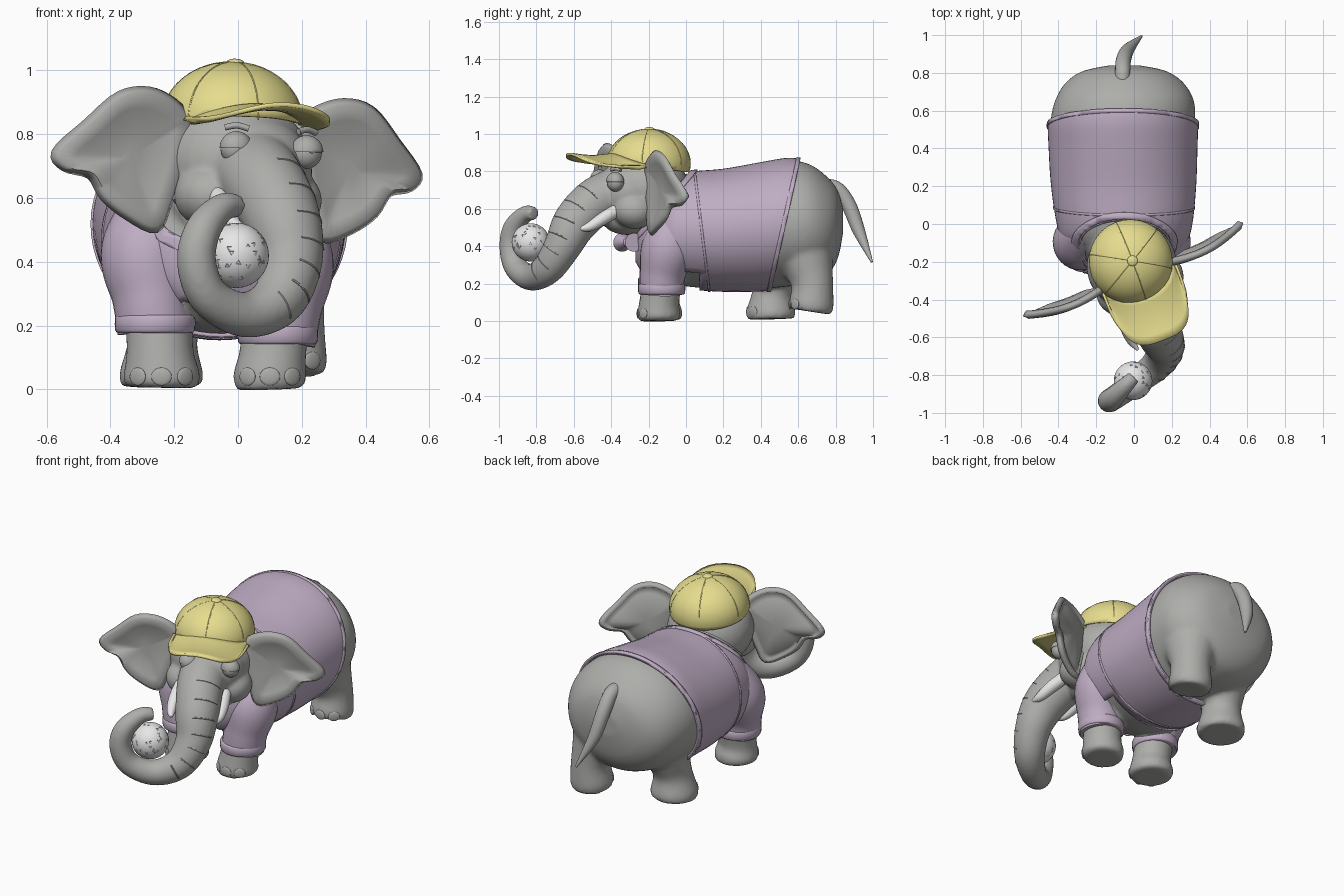
import bpy, bmesh, math, random
from mathutils import Vector, Matrix

random.seed(4)
old = bpy.data.objects.get("Cube")
if old:
    bpy.data.objects.remove(old, do_unlink=True)


def material(name, r, g, b):
    m = bpy.data.materials.new(name)
    m.use_nodes = True
    m.diffuse_color = (r, g, b, 1)
    m.node_tree.nodes["Principled BSDF"].inputs["Base Color"].default_value = (r, g, b, 1)
    return m


GREY = material("skin grey", .42, .42, .405)
PURPLE = material("shirt purple", .52, .42, .55)
YELLOW = material("cap yellow", .79, .72, .27)
IVORY = material("ivory", .8, .8, .8)

# Head frame: x is lateral, -y is forward, turned and slightly tilted
HEAD = Matrix.Translation((-.02, -.2, .7)) @ Matrix.Rotation(.37, 4, 'Z') @ Matrix.Rotation(.055, 4, 'Y')


def H(lat, fwd, z):
    return HEAD @ Vector((lat, -fwd, z - .7))


def HP(lat, fwd, z, r):
    return (*H(lat, fwd, z), r)


def finish(bm, name, mat, thick=0, voxel=0, angle=50):
    bmesh.ops.recalc_face_normals(bm, faces=bm.faces)
    me = bpy.data.meshes.new(name)
    bm.to_mesh(me)
    bm.free()
    me.materials.append(mat)
    ob = bpy.data.objects.new(name, me)
    bpy.context.collection.objects.link(ob)
    if thick:
        mod = ob.modifiers.new("thickness", 'SOLIDIFY')
        mod.thickness, mod.offset = thick, -1
    if voxel:
        mod = ob.modifiers.new("merge", 'REMESH')
        mod.mode, mod.voxel_size, mod.use_smooth_shade = 'VOXEL', voxel, True
        mod = ob.modifiers.new("soften", 'SMOOTH')
        mod.factor, mod.iterations = .5, 6
    bpy.ops.object.select_all(action='DESELECT')
    ob.select_set(True)
    bpy.context.view_layer.objects.active = ob
    bpy.ops.object.shade_smooth_by_angle(angle=math.radians(angle))
    return ob


def smooth_path(pts, n):
    """Catmull-Rom samples through tuples of any length."""
    p = [Vector(q) for q in pts]
    p = [p[0]] + p + [p[-1]]
    out = []
    for i in range(1, len(p) - 2):
        a, b, c, d = p[i - 1:i + 3]
        for k in range(n):
            t = k / n
            out.append(.5 * (2 * b + (c - a) * t + (2 * a - 5 * b + 4 * c - d) * t * t
                             + (3 * b - a - 3 * c + d) * t ** 3))
    return out + [p[-1]]


def skin_rings(bm, rings):
    vs = [[bm.verts.new(co) for co in ring] for ring in rings]
    n = len(vs[0])
    for a, b in zip(vs, vs[1:]):
        for i in range(n):
            bm.faces.new((a[i], a[(i + 1) % n], b[(i + 1) % n], b[i]))
    bm.faces.new(vs[0][::-1])
    bm.faces.new(vs[-1])


def tube(bm, pts, n=6, segs=20):
    path = smooth_path(pts, n)
    rings, u = [], None
    for i, q in enumerate(path):
        t = (path[min(i + 1, len(path) - 1)].xyz - path[max(i - 1, 0)].xyz).normalized()
        if u is None:
            u = t.orthogonal()
        u = (u - t * u.dot(t)).normalized()
        v = t.cross(u)
        rings.append([q.xyz + q.w * (u * math.cos(a) + v * math.sin(a))
                      for a in (math.tau * k / segs for k in range(segs))])
    skin_rings(bm, rings)


def tube_part(name, pts, mat, n=6, segs=20):
    bm = bmesh.new()
    tube(bm, pts, n, segs)
    return finish(bm, name, mat)


def ball(bm, co, radii, rot=HEAD):
    m = Matrix.Translation(co) @ rot.to_3x3().to_4x4() @ Matrix.Diagonal((*radii, 1))
    bmesh.ops.create_uvsphere(bm, u_segments=32, v_segments=20, radius=1, matrix=m)


def ball_part(name, co, radii, mat, rot=HEAD):
    bm = bmesh.new()
    ball(bm, co, radii, rot)
    return finish(bm, name, mat)


def cut(bm, co, no, **side):
    bmesh.ops.bisect_plane(bm, geom=bm.verts[:] + bm.edges[:] + bm.faces[:], plane_co=co, plane_no=no, **side)


# Torso sections: y, centre x, half width, top z, bottom z
TORSO = [(-.27, -.05, .08, .52, .33), (-.22, -.05, .2, .61, .26), (-.1, -.05, .31, .73, .21),
         (0, -.05, .345, .78, .185), (.2, -.055, .37, .8, .17), (.4, -.058, .38, .835, .172),
         (.55, -.058, .383, .858, .185), (.66, -.05, .365, .838, .2), (.75, -.05, .31, .775, .24),
         (.81, -.05, .22, .7, .33), (.84, -.05, .08, .6, .47)]


def torso(bm, grow=0):
    rings = []
    for y, cx, w, top, low in smooth_path(TORSO, 5):
        h, cz = (top - low) / 2, (top + low) / 2
        rings.append([Vector((cx + (w + grow) * math.cos(a), y, cz + (h + grow) * math.sin(a)))
                      for a in (math.tau * k / 64 for k in range(64))])
    skin_rings(bm, rings)


def shirt_piece(name, grow, front, back):
    """Torso shell kept between two (point, normal) planes, open under the chest."""
    bm = bmesh.new()
    torso(bm, grow)
    cut(bm, *front, clear_inner=True)
    cut(bm, *back, clear_outer=True)
    under = [f for f in bm.faces if f.calc_center_median().y < .08 and f.calc_center_median().z < .27]
    bmesh.ops.delete(bm, geom=under, context='FACES')
    return finish(bm, name, PURPLE, thick=.012)


def plane(y, z, no, shift=0):
    no = Vector(no).normalized()
    return Vector((0, y, z)) + no * shift, no


# Body with four legs merged
LEGS = {"left_front": [(.1, -.145, 0, .105), (.1, -.145, .04, .115), (.11, -.14, .12, .105), (.13, -.1, .35, .11)],
        "right_front": [(-.24, -.14, .005, .11), (-.24, -.14, .04, .122), (-.245, -.14, .13, .105),
                        (-.25, -.1, .35, .11)],
        "left_hind": [(.16, .665, .05, .11), (.16, .67, .09, .12), (.16, .675, .2, .112), (.13, .64, .34, .15),
                      (.1, .6, .5, .17)],
        "right_hind": [(-.24, .455, .01, .125), (-.24, .455, .05, .132), (-.235, .465, .16, .108),
                       (-.22, .5, .3, .13), (-.2, .52, .45, .15)]}
bm = bmesh.new()
torso(bm)
for pts in LEGS.values():
    tube(bm, pts, 6, 28)
tube(bm, [(-.05, .1, .54, .2), (-.04, -.05, .58, .21), (-.02, -.2, .65, .2)], 6, 28)
finish(bm, "body_and_legs", GREY, voxel=.014)

# Toenails
for name, pts in LEGS.items():
    x, y, z, r = pts[1]
    for i, a in enumerate((-.7, 0, .7)):
        ball_part(f"{name}_toenail_{i + 1}", (x + r * .95 * math.sin(a), y - r * .95 * math.cos(a), z),
                  (.032, .008, .028), GREY, Matrix.Rotation(a, 4, 'Z'))

tube_part("tail", [(-.06, .7, .72, .04), (-.06, .8, .71, .04), (-.055, .87, .62, .04), (-.03, .925, .48, .033),
                   (.04, .994, .315, .006)], GREY)

# Shirt with collar, seam and hem bands
NECK, HEM, SEAM = (0, .76, -.65), (0, .976, -.215), (0, .99, .12)
shirt_piece("shirt", .014, plane(.02, .8, NECK), plane(.61, .86, HEM))
shirt_piece("shirt_collar", .022, plane(.02, .8, NECK), plane(.02, .8, NECK, .025))
shirt_piece("shirt_hem", .02, plane(.61, .86, HEM, -.022), plane(.61, .86, HEM))
shirt_piece("shirt_seam", .018, plane(.04, .8, SEAM), plane(.04, .8, SEAM, .012))

# Sleeves and cuffs
for side, x, top, z, spread in (("left", .125, .14, .15, .05), ("right", -.26, -.235, .185, -.04)):
    tube_part(f"{side}_sleeve", [(x, -.13, z, .118), (x + spread * .3, -.125, z + .1, .122),
                                 (x + spread * .6, -.09, z + .25, .145), (top, -.02, z + .43, .1)], PURPLE, 8, 32)
    tube_part(f"{side}_cuff", [(x, -.13, z - .008, .116), (x, -.13, z, .125), (x, -.13, z + .04, .126),
                               (x, -.13, z + .048, .118)], PURPLE, 2, 32)

# Bow tie
for side, label in ((1, "left"), (-1, "right")):
    tube_part(f"bow_tie_{label}_wing", [(-.01 + side * d, -.31 + side * .3 * d, .42, r)
                                        for d, r in ((.01, .015), (.05, .03), (.105, .05))], PURPLE)
ball_part("bow_tie_knot", (-.01, -.315, .42), (.022, .022, .025), PURPLE)

# Head and trunk merged
TRUNK = [HP(0, .12, .7, .14), (.08, -.47, .645, .13), (.14, -.59, .53, .12), (.165, -.66, .4, .1),
         (.125, -.74, .28, .085), (.02, -.83, .234, .071), (-.09, -.91, .29, .064), (-.13, -.936, .4, .062),
         (-.11, -.92, .5, .057), (-.05, -.86, .57, .045), (0, -.81, .575, .036)]
bm = bmesh.new()
ball(bm, H(0, .02, .71), (.24, .23, .21))
ball(bm, H(.025, .13, .69), (.185, .17, .17))
ball(bm, H(0, .12, .55), (.14, .14, .09))
for s in (-1, 1):
    ball(bm, H(s * .13 + .01, .13, .6), (.11, .12, .1))
tube(bm, TRUNK, 8, 28)
finish(bm, "head_and_trunk", GREY, voxel=.011)

# Wrinkles across the front of the trunk
path = smooth_path(TRUNK, 4)
for i in range(5, 18, 2):
    q = path[i]
    t = (path[i + 1].xyz - path[i - 1].xyz).normalized()
    u = Vector((.93, .36, 0))
    u = (u - t * u.dot(t)).normalized()
    v = t.cross(u)
    if v.dot(q.xyz - Vector((-.01, -.6, .42))) < 0:
        v = -v
    tube_part("trunk_wrinkle", [(*(q.xyz + q.w * .983 * (u * math.cos(a) + v * math.sin(a))), .004)
                                for a in (.3 + .25 * k for k in range(6))], GREY, 3, 6)

# Ears: ringed outline with a curled rim; eyes, brows and tusks
EAR = [(.18, .84), (.24, .89), (.33, .92), (.43, .9), (.53, .805), (.62, .71), (.59, .665), (.51, .645),
       (.46, .575), (.38, .52), (.28, .485), (.24, .57), (.2, .7)]
for s, side, sweep, eye in ((1, "left", .12, .152), (-1, "right", .03, -.085)):
    outline = smooth_path(EAR + EAR[:1], 4)[:-1]
    bm = bmesh.new()
    rings = []
    for k, lift in ((1, .01), (.93, .026), (.75, .012), (.45, -.008), (.15, -.012)):
        ring = []
        for p in outline:
            lat, z = .37 + (p.x - .37) * k, .71 + (p.y - .71) * k
            bulge = .035 * math.sin(math.pi * min(max((lat - .18) / .44, 0), 1))
            ring.append(H(s * lat, .055 - sweep * (lat - .2) + lift + bulge, z))
        rings.append(ring)
    skin_rings(bm, rings)
    bmesh.ops.delete(bm, geom=[f for f in bm.faces if len(f.verts) > 4 and f.calc_area() > .05], context='FACES_ONLY')
    ear = finish(bm, f"{side}_ear", GREY, angle=80)
    mod = ear.modifiers.new("thickness", 'SOLIDIFY')
    mod.thickness, mod.offset = .032, 0

    ball_part(f"{side}_eye", H(eye, .25, .75), (.049, .045, .05), GREY)
    bm = bmesh.new()
    ball(bm, H(eye, .252, .752), (.053, .048, .053))
    cut(bm, H(eye, .252, .752), (0, 0, -1), clear_outer=True)
    finish(bm, f"{side}_eyelid", GREY, thick=.006)
    tube_part(f"{side}_brow", [HP(eye + s * .035 * (k - 1), .262 - .014 * k, .815 + .008 * (k % 2), .01)
                               for k in range(3)], GREY)
    tube_part(f"{side}_tusk", [HP(s * .12, .2, .615, .034), HP(s * .135, .31, .555, .034),
                               HP(s * .135, .39, .51, .025), HP(s * .12, .45, .5, .007)], IVORY)

# Dimpled ball held by the trunk
bm = bmesh.new()
bmesh.ops.create_icosphere(bm, subdivisions=4, radius=.102, matrix=Matrix.Translation((-.005, -.83, .42)))
bmesh.ops.inset_individual(bm, faces=random.sample(bm.faces[:], 70), thickness=.002, depth=-.003)
finish(bm, "dimpled_ball", IVORY)

# Cap crown, panel seams, button and brim
bm = bmesh.new()
ball(bm, H(-.005, 0, .845), (.222, .225, .182))
cut(bm, H(0, 0, .825), HEAD.to_3x3() @ Vector((0, -.13, -1)), clear_outer=True)
finish(bm, "cap_crown", YELLOW, thick=.012)
for k in range(6):
    a = math.tau * k / 6
    tube_part("cap_seam", [HP(.22 * math.cos(e) * math.sin(a) - .005, .223 * math.cos(e) * math.cos(a),
                              .845 + .181 * math.sin(e), .003) for e in (.26 * j for j in range(7))], YELLOW, 3, 6)
ball_part("cap_button", H(-.005, 0, 1.025), (.028, .028, .012), YELLOW)

bm = bmesh.new()
rows = []
for i in range(33):
    a = (i / 16 - 1) * math.pi / 2
    s, c = math.sin(a), max(math.cos(a), 0)
    inner = (.2 * s, .05 + .14 * c)
    outer = (math.copysign(.2 * abs(s) ** .6, s), .12 + .33 * c ** .55)
    row = []
    for j in range(7):
        v = j / 6
        lat, fwd = (p + (q - p) * v for p, q in zip(inner, outer))
        row.append(bm.verts.new(H(lat + .005, fwd, .9 - .055 * (lat / .2) ** 2 - .012 * math.sin(math.pi * v))))
    rows.append(row)
for a, b in zip(rows, rows[1:]):
    for j in range(6):
        bm.faces.new((a[j], b[j], b[j + 1], a[j + 1]))
finish(bm, "cap_brim", YELLOW, thick=.014)
